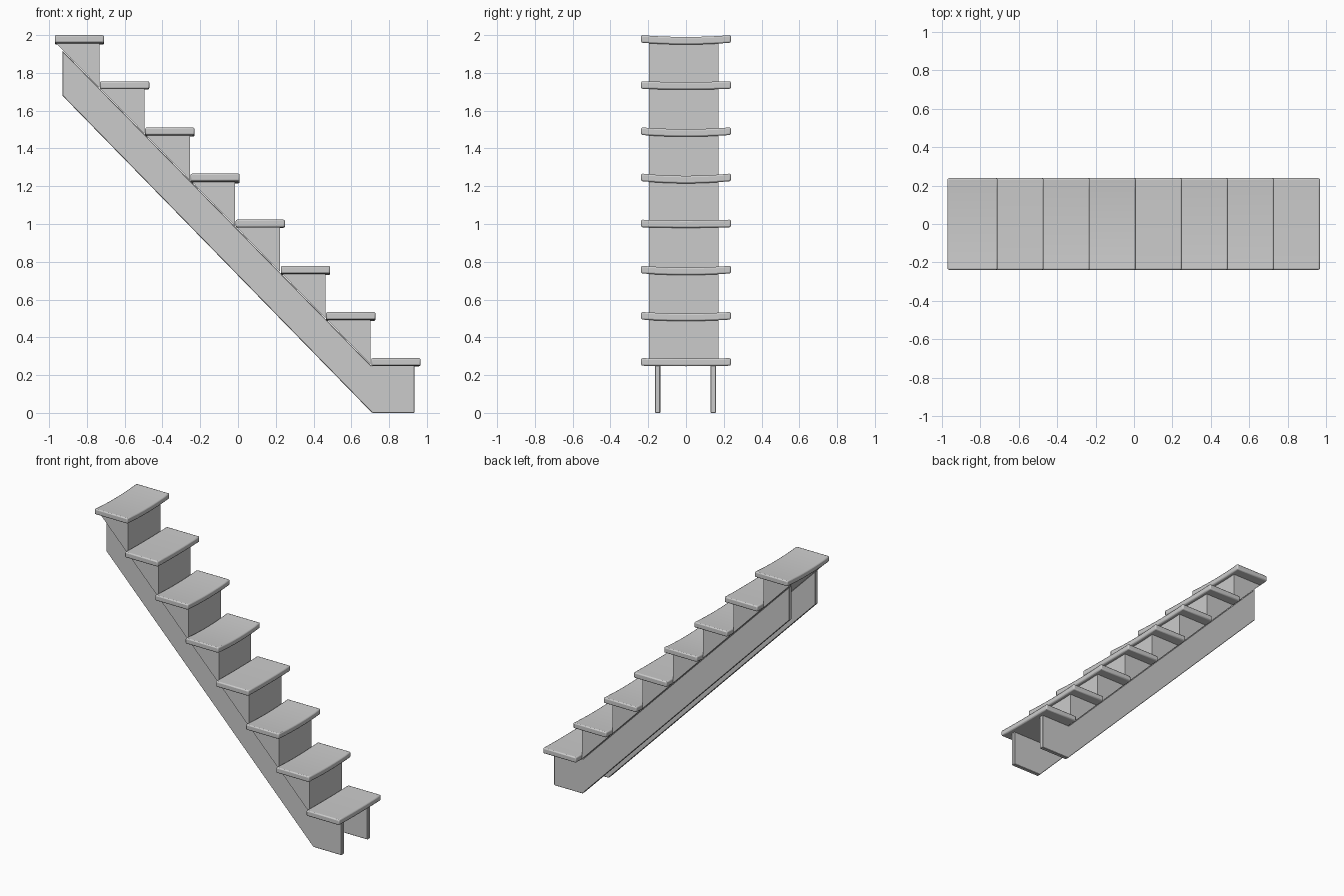
import bpy, bmesh

if "Cube" in bpy.data.objects:
    bpy.data.objects.remove(bpy.data.objects["Cube"])

STEPS = 8
DX, DZ = 0.2394, 0.2443          # run and rise of one step
W, T = 0.476, 0.04               # tread width and thickness
SAG = [0.010, 0.004, 0.009, 0.012, 0.003, 0.009, 0.008, 0.003]  # wear per tread


def finish(name, bm):
    bmesh.ops.recalc_face_normals(bm, faces=bm.faces[:])
    me = bpy.data.meshes.new(name)
    bm.to_mesh(me)
    bm.free()
    ob = bpy.data.objects.new(name, me)
    bpy.context.collection.objects.link(ob)
    return ob


def add_bevel(ob, width, segments):
    mod = ob.modifiers.new("bevel", 'BEVEL')
    mod.width, mod.segments = width, segments
    mod.limit_method, mod.angle_limit = 'ANGLE', 0.7


def smooth(ob):
    bpy.ops.object.select_all(action='DESELECT')
    ob.select_set(True)
    bpy.context.view_layer.objects.active = ob
    bpy.ops.object.shade_smooth_by_angle(angle=0.6)


def side_prism(name, profile, y0, y1):
    """Extrude an x-z outline from y0 to y1."""
    bm = bmesh.new()
    face = bm.faces.new([bm.verts.new((x, y0, z)) for x, z in profile])
    ext = bmesh.ops.extrude_face_region(bm, geom=[face])
    verts = [v for v in ext["geom"] if isinstance(v, bmesh.types.BMVert)]
    bmesh.ops.translate(bm, verts=verts, vec=(0, y1 - y0, 0))
    return finish(name, bm)


def tread(name, x0, x1, top, sag):
    """Worn plank, sagging slightly towards the middle."""
    bm = bmesh.new()
    bmesh.ops.create_cube(bm, size=1)
    long_edges = [e for e in bm.edges
                  if abs(e.verts[0].co.y - e.verts[1].co.y) > 0.5]
    bmesh.ops.subdivide_edges(bm, edges=long_edges, cuts=7, use_grid_fill=True)
    for v in bm.verts:
        dip = sag * (1 - (2 * v.co.y) ** 2)
        v.co = ((x0 + x1) / 2 + v.co.x * (x1 - x0), v.co.y * W,
                top - T / 2 + v.co.z * T - dip)
    ob = finish(name, bm)
    add_bevel(ob, 0.008, 2)
    smooth(ob)


# Treads and the wedge-shaped riser blocks beneath them, top to bottom
for i in range(STEPS):
    x1, top = -0.709 + i * DX, 2.0 - i * DZ
    x0 = x1 - 0.261
    tread(f"tread_{i + 1}", x0, x1, top, SAG[i])
    if i < STEPS - 1:
        front = x1 - 0.025
        under = top - T - 0.002
        riser = side_prism(f"riser_{i + 1}",
                           [(x0 + 0.006, under), (front, under),
                            (front, under - 0.236)], -0.195, 0.172)
        smooth(riser)

# Two sloping side stringers
outline = [(-0.93, 1.68), (-0.93, 1.918), (0.705, 0.25),
           (0.935, 0.25), (0.935, 0.0), (0.71, 0.0)]
for name, y0, y1 in (("stringer_front", -0.164, -0.136),
                     ("stringer_back", 0.13, 0.158)):
    add_bevel(side_prism(name, outline, y0, y1), 0.003, 1)
